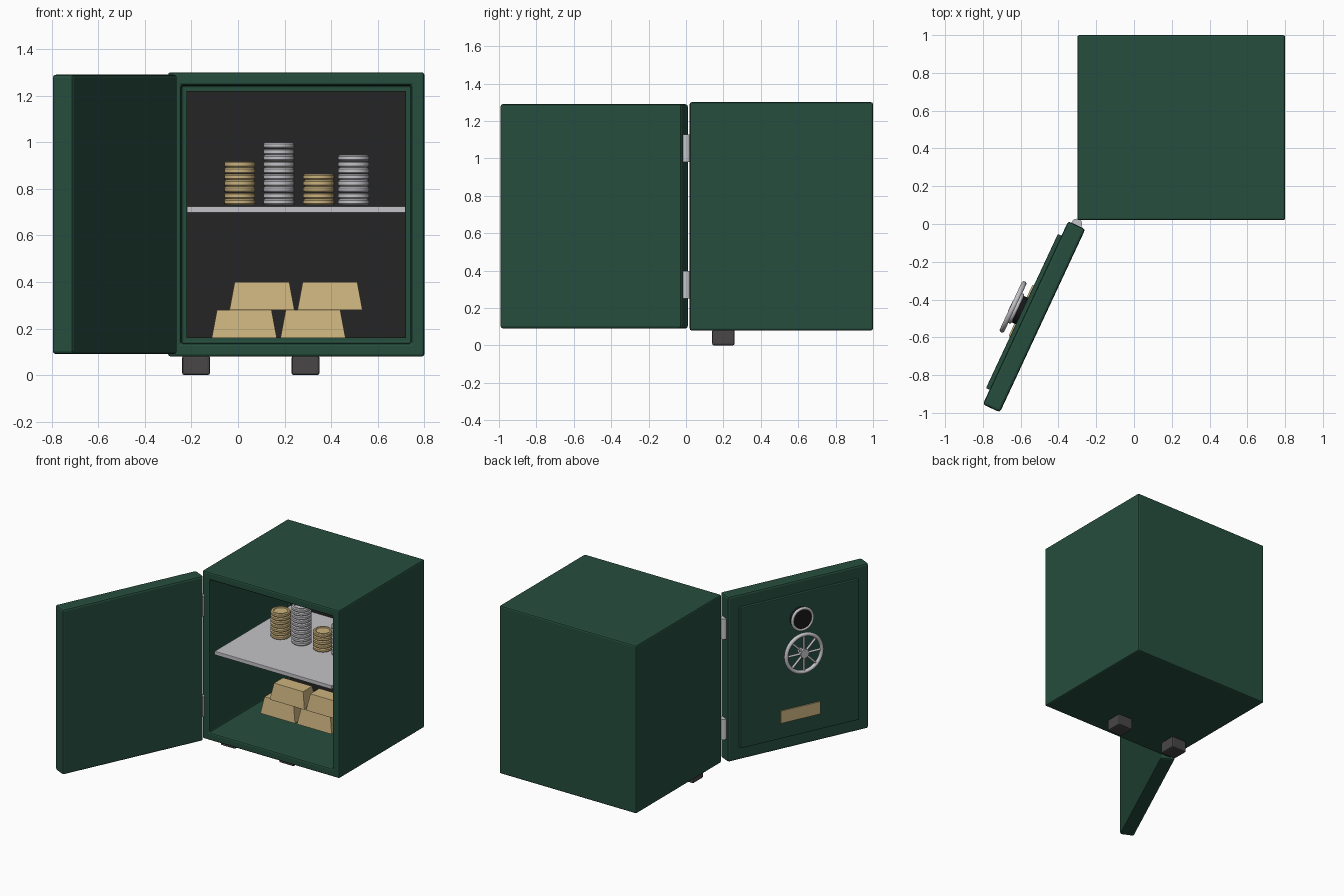
import bpy, bmesh
from math import radians, pi, cos, sin
from mathutils import Matrix, Vector

if "Cube" in bpy.data.objects:
    bpy.data.objects.remove(bpy.data.objects["Cube"], do_unlink=True)


def material(name, rgb):
    m = bpy.data.materials.new(name)
    m.use_nodes = True
    color = (*rgb, 1.0)
    m.diffuse_color = color
    m.node_tree.nodes["Principled BSDF"].inputs["Base Color"].default_value = color
    return m


GREEN = material("dark_green_paint", (0.019, 0.075, 0.048))
CHARCOAL = material("charcoal_lining", (0.018, 0.018, 0.018))
SILVER = material("silver_metal", (0.55, 0.55, 0.58))
GOLD = material("gold", (0.60, 0.45, 0.21))
RUBBER = material("grey_rubber", (0.065, 0.061, 0.061))
BLACK = material("black_dial", (0.008, 0.008, 0.010))


def finish(name, bm, mat, matrix=Matrix(), bevel=0, smooth=False):
    """Turn a bmesh into a named object with one colour."""
    bmesh.ops.recalc_face_normals(bm, faces=bm.faces[:])
    mesh = bpy.data.meshes.new(name)
    bm.to_mesh(mesh)
    bm.free()
    mesh.materials.append(mat)
    ob = bpy.data.objects.new(name, mesh)
    bpy.context.collection.objects.link(ob)
    ob.matrix_world = matrix
    if bevel:
        mod = ob.modifiers.new("rounded_edges", "BEVEL")
        mod.width, mod.segments, mod.limit_method = bevel, 2, "ANGLE"
    if smooth:
        bpy.ops.object.select_all(action="DESELECT")
        ob.select_set(True)
        bpy.context.view_layer.objects.active = ob
        bpy.ops.object.shade_smooth_by_angle(angle=radians(40))


def box_mesh(lo, hi):
    bm = bmesh.new()
    lo, hi = Vector(lo), Vector(hi)
    size = Matrix.Diagonal(hi - lo).to_4x4()
    bmesh.ops.create_cube(bm, size=1, matrix=Matrix.Translation((lo + hi) / 2) @ size)
    return bm


def box(name, lo, hi, mat, matrix=Matrix(), bevel=0):
    finish(name, box_mesh(lo, hi), mat, matrix, bevel)


def lathe(name, profile, mat, matrix, sides=32, closed=False):
    """Spin (radius, height) points around the local z axis."""
    bm = bmesh.new()
    verts = [bm.verts.new((r, 0, z)) for r, z in profile]
    pairs = list(zip(verts, verts[1:] + verts[:1]))
    edges = [bm.edges.new(p) for p in (pairs if closed else pairs[:-1])]
    bmesh.ops.spin(bm, geom=verts + edges, axis=(0, 0, 1), cent=(0, 0, 0),
                   angle=2 * pi, steps=sides, use_duplicate=False)
    bmesh.ops.remove_doubles(bm, verts=bm.verts[:], dist=1e-5)
    finish(name, bm, mat, matrix, smooth=True)


def cylinder(name, r, h, mat, matrix, sides=32):
    lathe(name, [(0, 0), (r, 0), (r, h), (0, h)], mat, matrix, sides)


def ring(name, major, minor, mat, matrix):
    steps = [2 * pi * i / 10 for i in range(10)]
    profile = [(major + minor * cos(a), minor * sin(a)) for a in steps]
    lathe(name, profile, mat, matrix, 40, closed=True)


def at(x, y, z):
    return Matrix.Translation((x, y, z))


# Cabinet: a box whose front is inset and pushed back into a cavity
bm = box_mesh((-0.30, 0.02, 0.08), (0.80, 1.0, 1.30))
front = min(bm.faces, key=lambda f: f.calc_center_median().y)
bmesh.ops.inset_region(bm, faces=[front], thickness=0.079)
hole = bmesh.ops.extrude_discrete_faces(bm, faces=[front])["faces"]
bmesh.ops.translate(bm, verts=hole[0].verts[:], vec=(0, 0.90, 0))
finish("cabinet", bm, GREEN, bevel=0.01)
box("back_lining", (-0.221, 0.912, 0.159), (0.721, 0.921, 1.221), CHARCOAL)
box("shelf", (-0.22, 0.045, 0.697), (0.72, 0.915, 0.725), SILVER, bevel=0.003)

# Feet
for i, x in enumerate((-0.18, 0.29)):
    box(f"foot_{i + 1}", (x - 0.06, 0.14, 0), (x + 0.06, 0.26, 0.085), RUBBER, bevel=0.01)

# Coin stacks: each coin has a raised rim and a rounded edge
COIN = [(0, 0.003), (0.045, 0.003), (0.049, 0), (0.061, 0), (0.067, 0.006),
        (0.067, 0.020), (0.061, 0.026), (0.049, 0.026), (0.045, 0.021), (0, 0.021)]
STACKS = [("gold", GOLD, 0.007, 7), ("silver", SILVER, 0.175, 10),
          ("gold", GOLD, 0.347, 5), ("silver", SILVER, 0.496, 8)]
for s, (label, mat, x, count) in enumerate(STACKS):
    for i in range(count):
        lathe(f"{label}_coin_{s + 1}_{i + 1}", COIN, mat,
              at(x, 0.48, 0.730 + i * 0.027), 24)

# Ingots: boxes tapered towards the top
for i, (x, z) in enumerate([(0.027, 0.16), (0.322, 0.16), (0.103, 0.28), (0.395, 0.28)]):
    bm = box_mesh((-0.14, -0.07, 0), (0.14, 0.07, 0.12))
    for v in bm.verts:
        if v.co.z > 0.06:
            v.co.x *= 0.84
            v.co.y *= 0.75
    finish(f"ingot_{i + 1}", bm, GOLD, at(x, 0.485, z), bevel=0.002)

# Hinges
for i, z in enumerate((0.25, 0.98)):
    cylinder(f"hinge_{i + 1}", 0.028, 0.147, SILVER, at(-0.303, 0, z), 24)

# Door: local x runs along its width, local y points out of its outer face
DOOR = at(-0.529, -0.491, 0.69) @ Matrix.Rotation(radians(65), 4, "Z")
box("door", (-0.535, -0.05, -0.60), (0.535, 0.05, 0.60), GREEN, DOOR, bevel=0.014)
box("door_panel", (-0.45, 0.04, -0.51), (0.45, 0.071, 0.51), GREEN, DOOR, bevel=0.005)
box("name_plate", (-0.15, 0.07, -0.395), (0.15, 0.079, -0.305), GOLD, DOOR)


def on_door(y, z):
    """Frame on the door with its z axis pointing outwards."""
    return DOOR @ at(0, y, z) @ Matrix.Rotation(radians(-90), 4, "X")


# Combination dial
cylinder("dial", 0.077, 0.038, BLACK, on_door(0.07, 0.34))
ring("dial_ring", 0.077, 0.010, SILVER, on_door(0.104, 0.34))

# Spoked handwheel
cylinder("wheel_shaft", 0.02, 0.06, SILVER, on_door(0.065, 0.10), 20)
cylinder("wheel_hub", 0.032, 0.03, SILVER, on_door(0.108, 0.10), 24)
ring("wheel_rim", 0.135, 0.014, SILVER, on_door(0.123, 0.10))
for i in range(4):
    turn = Matrix.Rotation(i * pi / 4, 4, "Z") @ Matrix.Rotation(pi / 2, 4, "X")
    cylinder(f"wheel_spoke_{i + 1}", 0.008, 0.27, SILVER,
             on_door(0.123, 0.10) @ turn @ at(0, 0, -0.135), 10)
